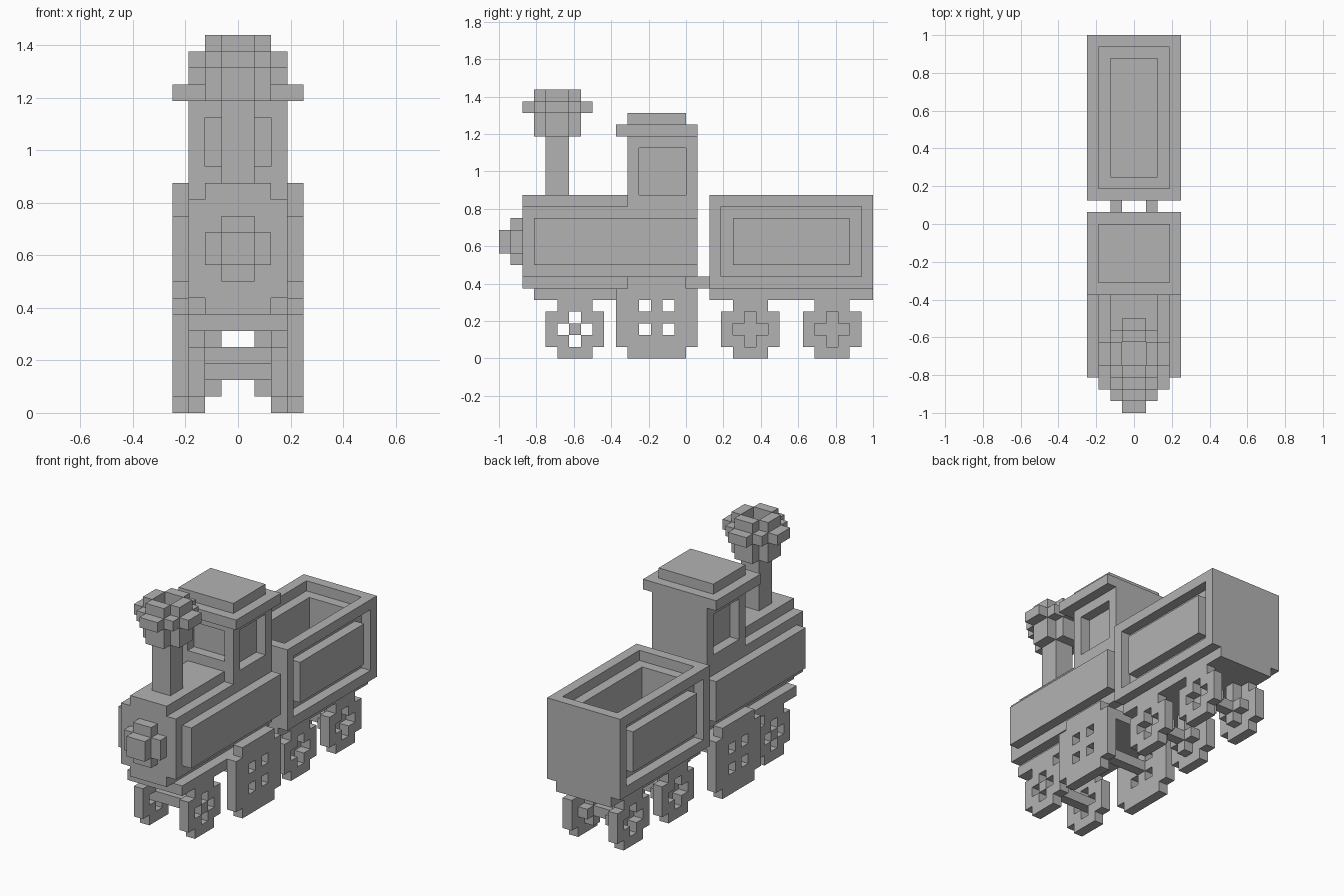
import bpy
import bmesh
import math
from itertools import product

if "Cube" in bpy.data.objects:
    bpy.data.objects.remove(bpy.data.objects["Cube"], do_unlink=True)

UNIT = 1 / 16  # size of one block

grey = bpy.data.materials.new("plain grey")
grey.use_nodes = True
grey.diffuse_color = (0.45, 0.45, 0.45, 1)
grey.node_tree.nodes["Principled BSDF"].inputs["Base Color"].default_value = grey.diffuse_color


def box(x, y, z):
    """Cells filling the given ranges, in blocks."""
    return set(product(range(*x), range(*y), range(*z)))


def mid(half, y, z):
    """Box centred across the width."""
    return box((-half, half), y, z)


def both(cells):
    """Cells together with their mirror image across the width."""
    return cells | {(-1 - x, y, z) for x, y, z in cells}


def build(name, cells):
    """Skin the cells with their outer faces and merge the flat areas."""
    bm = bmesh.new()
    corners = {}

    def corner(p):
        if p not in corners:
            corners[p] = bm.verts.new([c * UNIT for c in p])
        return corners[p]

    for cell in sorted(cells):
        for axis, side in product(range(3), (0, 1)):
            beside = list(cell)
            beside[axis] += 2 * side - 1
            if tuple(beside) in cells:
                continue
            quad = []
            for a, b in ((0, 0), (1, 0), (1, 1), (0, 1)):
                p = list(cell)
                p[axis] += side
                p[(axis + 1) % 3] += a
                p[(axis + 2) % 3] += b
                quad.append(corner(tuple(p)))
            bm.faces.new(quad if side else quad[::-1])
    bmesh.ops.dissolve_limit(bm, angle_limit=math.radians(1), verts=bm.verts, edges=bm.edges)
    mesh = bpy.data.meshes.new(name)
    bm.to_mesh(mesh)
    bm.free()
    mesh.materials.append(grey)
    obj = bpy.data.objects.new(name, mesh)
    bpy.context.collection.objects.link(obj)


def disc(size, y0, x):
    """Round wheel blank standing on the ground."""
    c = (size - 1) / 2
    return {(i, y0 + j, k) for i in range(*x)
            for j, k in product(range(size), repeat=2)
            if abs(j - c) + abs(k - c) <= size - 2}


def cross(arm, cy, cz, x):
    """Plus shape around a centre cell."""
    return (box(x, (cy - arm, cy + arm + 1), (cz, cz + 1))
            | box(x, (cy, cy + 1), (cz - arm, cz + arm + 1)))


# Engine body
build("boiler", mid(3, (-14, 1), (7, 13)) | mid(2, (-14, 1), (6, 14))
      | mid(4, (-13, 1), (8, 12)))
build("engine_frame", mid(3, (-13, 1), (5, 6)))
build("headlight", mid(1, (-15, -14), (8, 12)) | mid(2, (-15, -14), (9, 11))
      | mid(1, (-16, -14), (9, 11)))

# Cab with recessed windows
cab = mid(3, (-5, 1), (13, 19))
cab -= both(box((2, 3), (-4, 0), (14, 18)))
cab -= mid(2, (-5, -4), (15, 18))
build("cab", cab)
build("cab_roof", mid(4, (-6, 1), (19, 20)) | mid(3, (-5, 0), (20, 21)))

# Chimney with a hollow, flared top
build("chimney_stem", mid(1, (-12, -10), (14, 19)))
cup = mid(2, (-12, -10), (19, 23)) | mid(1, (-13, -9), (19, 23))
rim = (mid(3, (-12, -10), (21, 22)) | mid(1, (-14, -8), (21, 22))
       | mid(2, (-13, -9), (21, 22)))
build("chimney_cup", (cup | rim) - mid(1, (-12, -10), (20, 23)))

# Tender with framed side panels and a stepped hold
tender = mid(4, (2, 16), (6, 14)) | mid(3, (2, 16), (5, 6))
tender -= both(box((3, 4), (3, 15), (7, 13)))
tender |= both(box((3, 4), (4, 14), (8, 12)))
tender -= mid(3, (3, 15), (13, 14)) | mid(2, (4, 14), (7, 14))
build("tender", tender)
build("coupling_bars", both(box((1, 2), (1, 2), (6, 7))))

# Front wheels: open rings on a bare axle
ring = disc(5, -12, (2, 3)) - cross(1, -10, 2, (2, 3))
build("front_wheels", both(ring) | mid(3, (-10, -9), (2, 3)))

# Driving wheels: large rings with four spokes
drive = disc(7, -6, (3, 4)) - box((3, 4), (-4, -1), (2, 5))
build("driving_wheels", both(drive | cross(2, -3, 3, (3, 4)))
      | mid(4, (-3, -2), (3, 4)))

# Tender wheels: rings backed by a cross-shaped hub and hanger
for name, y in (("tender_front_wheels", 3), ("tender_rear_wheels", 10)):
    ring = disc(5, y, (2, 3)) - cross(1, y + 2, 2, (2, 3))
    hub = cross(1, y + 2, 2, (1, 2)) | box((1, 2), (y + 2, y + 3), (4, 5))
    build(name, both(ring | hub) | mid(2, (y + 2, y + 3), (2, 3)))
